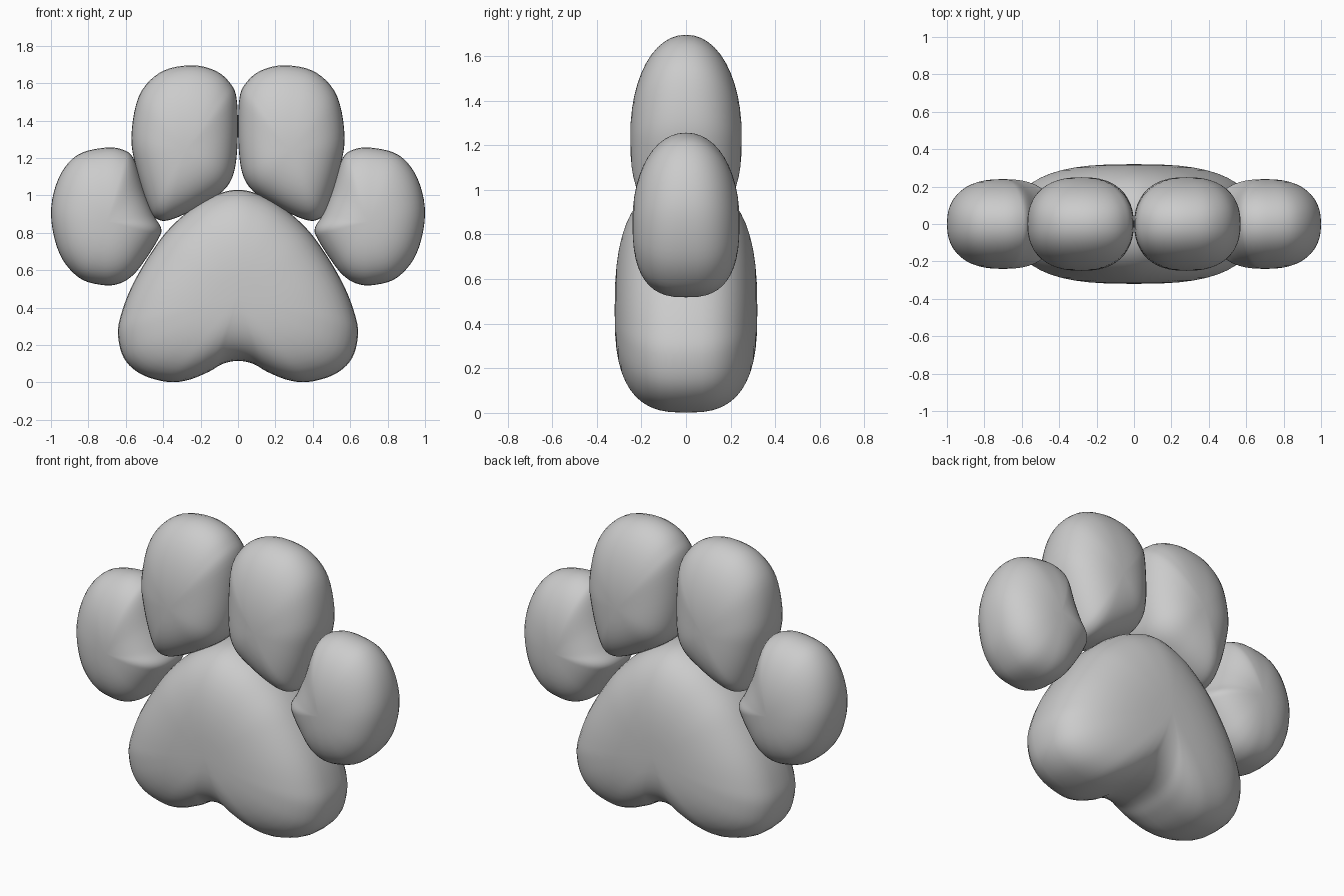
import bpy, bmesh, math
from mathutils import Vector

if "Cube" in bpy.data.objects:
    bpy.data.objects.remove(bpy.data.objects["Cube"])


def smooth_loop(pts, steps=5):
    """Closed Catmull-Rom curve through the outline points."""
    p = [Vector(q) for q in pts]
    n, out = len(p), []
    for i in range(n):
        a, b, c, d = p[i - 1], p[i], p[(i + 1) % n], p[(i + 2) % n]
        for k in range(steps):
            t = k / steps
            out.append(0.5 * (2 * b + (c - a) * t + (2 * a - 5 * b + 4 * c - d) * t * t
                              + (3 * b - a - 3 * c + d) * t ** 3))
    return out


def pad(name, outline, centre, depth, n_top, n_low, rings=24):
    """Inflate an x-z outline into a rounded cushion of half thickness depth."""
    c = Vector(centre)
    loop = smooth_loop(outline)
    bm = bmesh.new()
    rows = []
    for r in range(1, rings):
        a = math.pi * (r / rings - 0.5)
        row = []
        for p in loop:
            d = p - c
            w = 0.5 + 0.5 * d.y / d.length
            e = 2 / (n_low + (n_top - n_low) * w)
            q = c + d * math.cos(a) ** e
            y = math.copysign(depth * abs(math.sin(a)) ** e, a)
            row.append(bm.verts.new((q.x, y, q.y)))
        rows.append(row)
    m = len(loop)
    for r0, r1 in zip(rows, rows[1:]):
        for i in range(m):
            j = (i + 1) % m
            bm.faces.new((r0[i], r0[j], r1[j], r1[i]))
    for row, y in ((rows[0], -depth), (rows[-1], depth)):
        pole = bm.verts.new((c.x, y, c.y))
        for i in range(m):
            bm.faces.new((row[i], row[(i + 1) % m], pole))
    bmesh.ops.recalc_face_normals(bm, faces=bm.faces)
    for f in bm.faces:
        f.smooth = True
    me = bpy.data.meshes.new(name)
    bm.to_mesh(me)
    bm.free()
    ob = bpy.data.objects.new(name, me)
    bpy.context.collection.objects.link(ob)
    return ob


def flip(pts):
    return [(-x, z) for x, z in pts]


# Main pad: half outline mirrored
half = [(0.1, 1.01), (0.22, 0.95), (0.36, 0.83), (0.46, 0.70), (0.56, 0.53),
        (0.62, 0.38), (0.642, 0.26), (0.61, 0.13), (0.52, 0.045), (0.38, 0.003),
        (0.27, 0.012), (0.16, 0.055), (0.08, 0.1)]
pad("main_pad", [(0, 1.03)] + half + [(0, 0.115)] + flip(half)[::-1],
    (0, 0.46), 0.32, 2.6, 2.8)

# Toe pads, mirrored left and right
inner = [(0.27, 1.695), (0.42, 1.655), (0.53, 1.53), (0.57, 1.31), (0.54, 1.13),
         (0.48, 0.94), (0.43, 0.872), (0.35, 0.873), (0.2, 0.945), (0.06, 1.045),
         (0.008, 1.2), (0.005, 1.5), (0.05, 1.61), (0.14, 1.675)]
outer = [(0.71, 1.255), (0.86, 1.215), (0.96, 1.09), (1.0, 0.9), (0.955, 0.69),
         (0.85, 0.56), (0.72, 0.52), (0.63, 0.53), (0.56, 0.575), (0.5, 0.65),
         (0.43, 0.76), (0.41, 0.82), (0.45, 0.895), (0.5, 1.02), (0.555, 1.19),
         (0.61, 1.242)]
for side, sx in (("right", 1), ("left", -1)):
    for name, pts, c, d, low in (("inner_toe", inner, (0.28, 1.24), 0.25, 2.7),
                                 ("outer_toe", outer, (0.70, 0.86), 0.24, 2.7)):
        pts = pts if sx > 0 else flip(pts)
        pad(f"{name}_{side}", pts, (sx * c[0], c[1]), d, 2.1, low)
